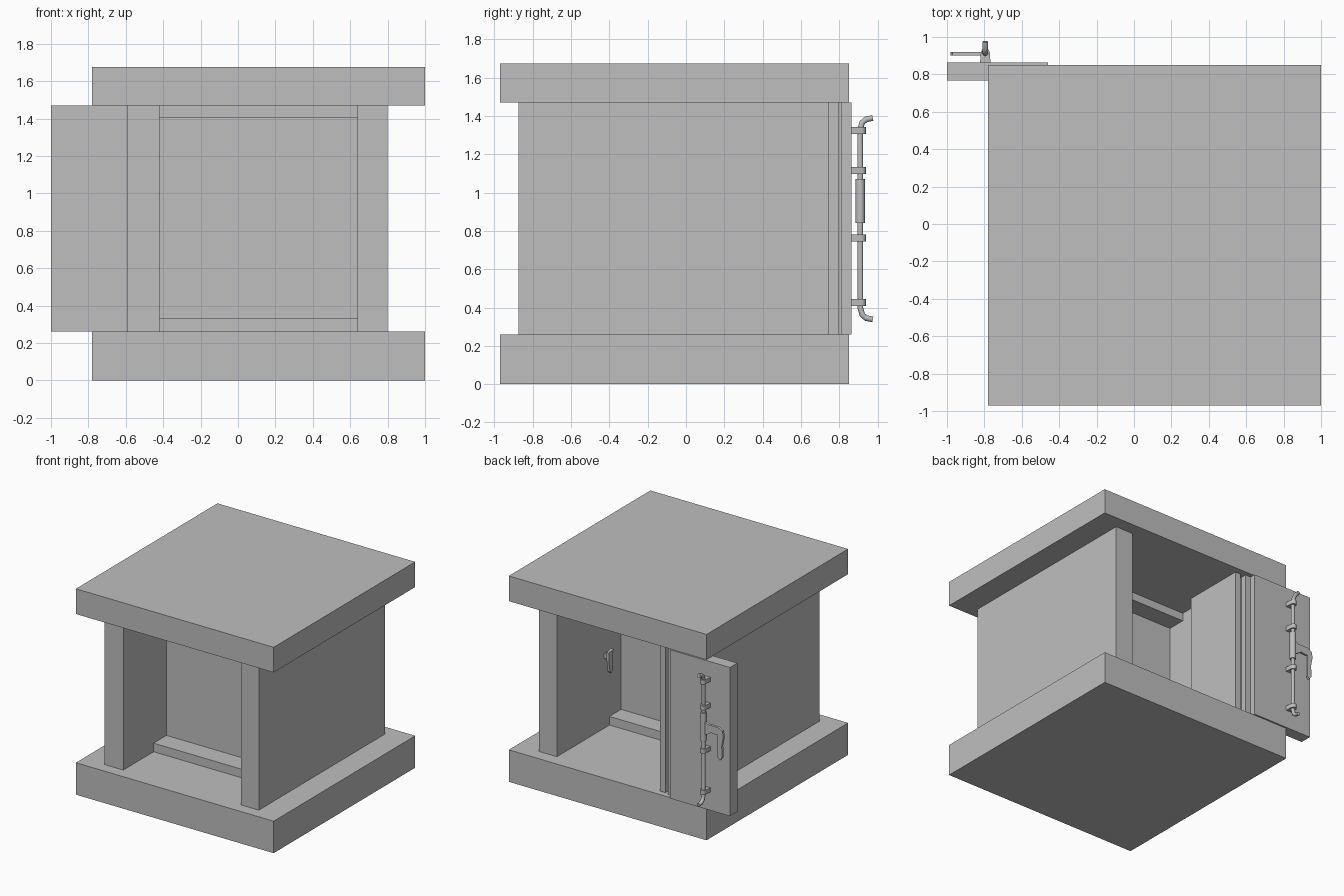
import bpy, bmesh, math
from mathutils import Vector

old = bpy.data.objects.get("Cube")
if old:
    bpy.data.objects.remove(old, do_unlink=True)

grey = bpy.data.materials.new("concrete_grey")
grey.use_nodes = True
colour = (0.52, 0.52, 0.52, 1)
grey.diffuse_color = colour
grey.node_tree.nodes["Principled BSDF"].inputs["Base Color"].default_value = colour


def finish(name, bm, smooth=False):
    bmesh.ops.recalc_face_normals(bm, faces=bm.faces)
    mesh = bpy.data.meshes.new(name)
    bm.to_mesh(mesh)
    bm.free()
    mesh.materials.append(grey)
    obj = bpy.data.objects.new(name, mesh)
    bpy.context.collection.objects.link(obj)
    if smooth:
        bpy.ops.object.select_all(action='DESELECT')
        obj.select_set(True)
        bpy.context.view_layer.objects.active = obj
        bpy.ops.object.shade_smooth_by_angle(angle=math.radians(40))
    return obj


def prism(name, points, direction, smooth=False):
    """Extrude a flat outline along a direction."""
    bm = bmesh.new()
    face = bm.faces.new([bm.verts.new(p) for p in points])
    moved = bmesh.ops.extrude_face_region(bm, geom=[face])["geom"]
    verts = [v for v in moved if isinstance(v, bmesh.types.BMVert)]
    bmesh.ops.translate(bm, verts=verts, vec=direction)
    return finish(name, bm, smooth)


def plan(name, outline, z0, z1, smooth=False):
    return prism(name, [(x, y, z0) for x, y in outline], (0, 0, z1 - z0), smooth)


def box(name, x0, x1, y0, y1, z0, z1):
    return plan(name, [(x0, y0), (x1, y0), (x1, y1), (x0, y1)], z0, z1)


def tube(name, path, radius, sides=12):
    """Sweep a circle along a path lying in a plane of constant x."""
    bm = bmesh.new()
    path = [Vector(p) for p in path]
    rings = []
    for i, p in enumerate(path):
        t = (path[min(i + 1, len(path) - 1)] - path[max(i - 1, 0)]).normalized()
        u = Vector((1, 0, 0))
        v = t.cross(u)
        angles = [2 * math.pi * k / sides for k in range(sides)]
        rings.append([bm.verts.new(p + radius * (u * math.cos(a) + v * math.sin(a)))
                      for a in angles])
    for a, b in zip(rings, rings[1:]):
        for k in range(sides):
            n = (k + 1) % sides
            bm.faces.new((a[k], a[n], b[n], b[k]))
    bm.faces.new(rings[0])
    bm.faces.new(rings[-1])
    return finish(name, bm, True)


FLOOR, CEIL = 0.26, 1.47
INNER_R, INNER_L = -0.42, 0.64

# Floor and roof slabs
box("floor_slab", -0.78, 1.0, -0.97, 0.85, 0, FLOOR)
box("roof_slab", -0.78, 1.0, -0.97, 0.85, CEIL, 1.675)

# Side walls
box("right_wall", -0.59, INNER_R, -0.875, 0.745, FLOOR, CEIL)
box("left_wall", INNER_L, 0.80, -0.875, 0.745, FLOOR, CEIL)

# Dividing wall with a sill and lintel on both faces
box("dividing_wall", INNER_R, INNER_L, -0.32, -0.08, FLOOR, CEIL)
for name, z0, z1 in (("sill", FLOOR, 0.33), ("lintel", 1.405, CEIL)):
    box("front_" + name, INNER_R, INNER_L, -0.485, -0.32, z0, z1)
    box("back_" + name, INNER_R, INNER_L, -0.08, 0.07, z0, z1)

# Door leaves with lapped edges: one swung outwards, one folded inwards
plan("outer_door", [(-1, 0.768), (-0.41, 0.768), (-0.41, 0.815), (-0.46, 0.815),
                    (-0.46, 0.863), (-1, 0.863)], FLOOR, CEIL)
plan("inner_door", [(INNER_R, 0.28), (-0.325, 0.28), (-0.325, 0.80),
                    (-0.375, 0.80), (-0.375, 0.76), (INNER_R, 0.76)], FLOOR, CEIL)

# Locking bar with bent ends and a thicker sleeve
BX, BY = -0.795, 0.91
tube("locking_bar", [(BX, 0.975, 0.338), (BX, 0.94, 0.345), (BX, 0.92, 0.362),
                     (BX, BY, 0.40), (BX, BY, 1.33), (BX, 0.92, 1.366),
                     (BX, 0.94, 1.382), (BX, 0.975, 1.39)], 0.015)
tube("bar_sleeve", [(BX, BY, 0.84), (BX, BY, 1.07)], 0.024)

# Rounded brackets that hold the bar
arc = [(BX + 0.024 * math.cos(a), 0.915 + 0.024 * math.sin(a))
       for a in [math.pi * k / 8 for k in range(9)]]
outline = [(BX - 0.028, 0.86), (BX + 0.028, 0.86)] + arc
for i, z in enumerate((0.426, 0.763, 1.115, 1.325)):
    plan(f"bar_bracket_{i + 1}", outline, z - 0.018, z + 0.018, True)

# Hanging lever on the sleeve
lever = [(-0.795, 1.01), (-0.84, 0.985), (-0.93, 0.985), (-0.97, 0.965), (-0.98, 0.92),
         (-0.965, 0.84), (-0.97, 0.75), (-0.95, 0.72), (-0.93, 0.74), (-0.93, 0.86),
         (-0.93, 0.92), (-0.87, 0.925), (-0.83, 0.90), (-0.795, 0.88)]
prism("door_lever", [(x, 0.90, z) for x, z in lever], (0, 0.02, 0))

# Small inside handle on the left wall
box("inside_handle_mount", 0.60, INNER_L, 0.10, 0.14, 0.83, 0.87)
grip = [(0.09, 0.90), (0.15, 0.89), (0.15, 0.83), (0.135, 0.73),
        (0.12, 0.715), (0.10, 0.73), (0.10, 0.83)]
prism("inside_handle_grip", [(0.59, y, z) for y, z in grip], (0.02, 0, 0))
